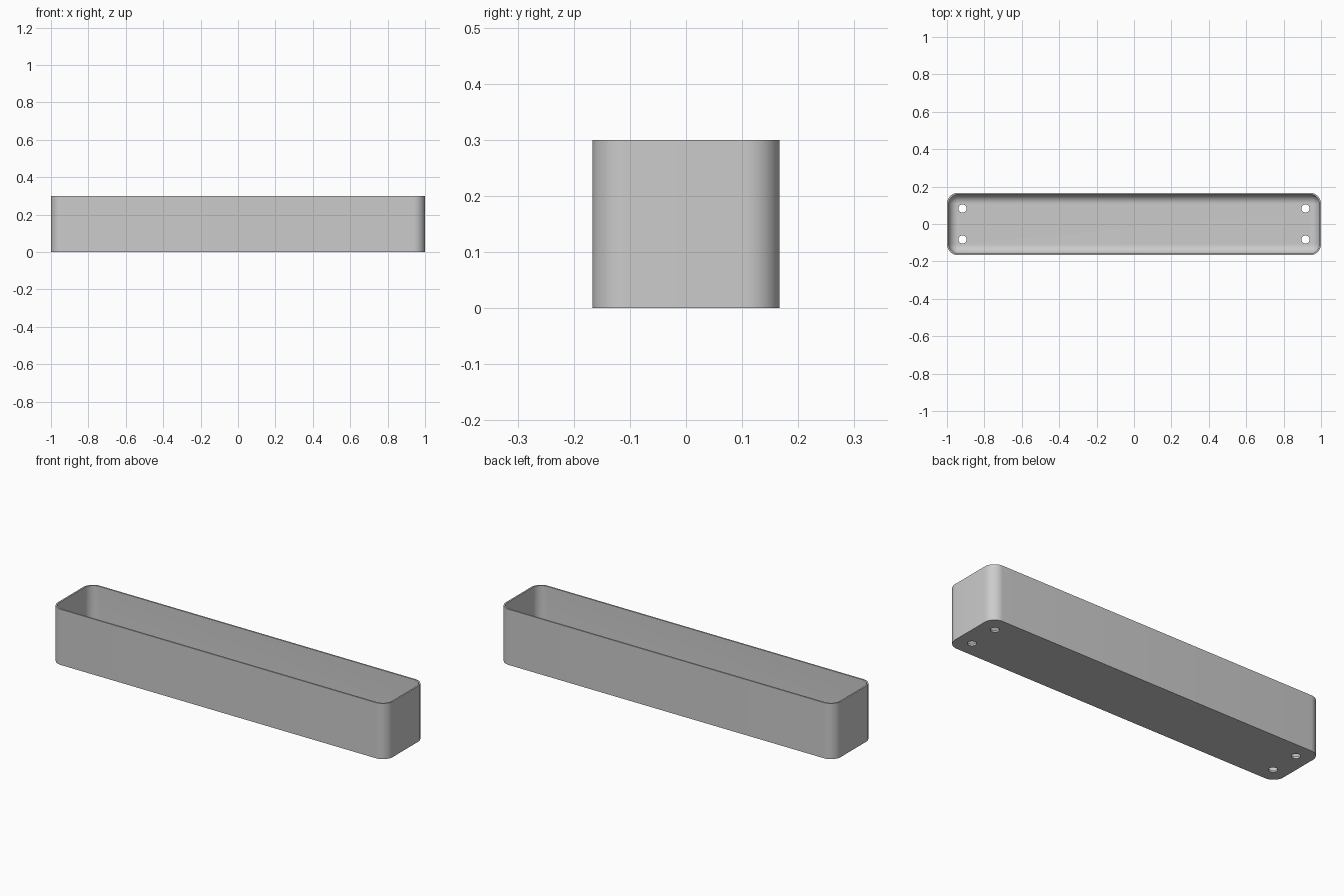
import bpy, bmesh
from math import sin, cos, pi, radians

cube = bpy.data.objects.get("Cube")
if cube:
    bpy.data.objects.remove(cube, do_unlink=True)

HALF_X, HALF_Y, HEIGHT = 1.0, 0.167, 0.3
CORNER, WALL, FLOOR, FILLET = 0.06, 0.0083, 0.01, 0.05
ARC = 12

grey = bpy.data.materials.new("light grey")
grey.use_nodes = True
colour = (0.6, 0.6, 0.6, 1)
grey.diffuse_color = colour
grey.node_tree.nodes["Principled BSDF"].inputs["Base Color"].default_value = colour


def ring(bm, inset, z):
    """Rounded rectangle loop, inset from the outer wall."""
    r = CORNER - inset
    cx, cy = HALF_X - CORNER, HALF_Y - CORNER
    verts = []
    for q, (sx, sy) in enumerate([(1, 1), (-1, 1), (-1, -1), (1, -1)]):
        for i in range(ARC + 1):
            a = (q + i / ARC) * pi / 2
            verts.append(bm.verts.new((sx * cx + r * cos(a), sy * cy + r * sin(a), z)))
    return verts


# Tray body: outer wall, rim, inner wall, rounded inner floor edge
bm = bmesh.new()
levels = [(0, 0), (0, HEIGHT), (WALL, HEIGHT)]
for i in range(ARC + 1):
    a = i / ARC * pi / 2
    levels.append((WALL + FILLET * (1 - cos(a)), FLOOR + FILLET * (1 - sin(a))))
rings = [ring(bm, *level) for level in levels]
for low, high in zip(rings, rings[1:]):
    for i in range(len(low)):
        j = (i + 1) % len(low)
        bm.faces.new((low[i], low[j], high[j], high[i]))
bm.faces.new(rings[0][::-1])
bm.faces.new(rings[-1])
bmesh.ops.recalc_face_normals(bm, faces=bm.faces)
mesh = bpy.data.meshes.new("tray")
bm.to_mesh(mesh)
bm.free()
tray = bpy.data.objects.new("tray", mesh)
bpy.context.collection.objects.link(tray)
mesh.materials.append(grey)

# Four round holes through the floor
cutters = []
for x in (-0.917, 0.917):
    for y in (-0.083, 0.083):
        bpy.ops.mesh.primitive_cylinder_add(vertices=32, radius=0.0215, depth=0.1, location=(x, y, 0))
        cutter = bpy.context.object
        cutter.name = "hole_cutter"
        cutter.hide_render = True
        cutter.data.materials.append(grey)
        cutters.append(cutter)
        mod = tray.modifiers.new("hole", 'BOOLEAN')
        mod.operation, mod.solver, mod.object = 'DIFFERENCE', 'EXACT', cutter

bpy.ops.object.select_all(action='DESELECT')
tray.select_set(True)
bpy.context.view_layer.objects.active = tray
for mod in list(tray.modifiers):
    bpy.ops.object.modifier_apply(modifier=mod.name)
for cutter in cutters:
    bpy.data.objects.remove(cutter, do_unlink=True)
bpy.ops.object.shade_smooth_by_angle(angle=radians(30))
